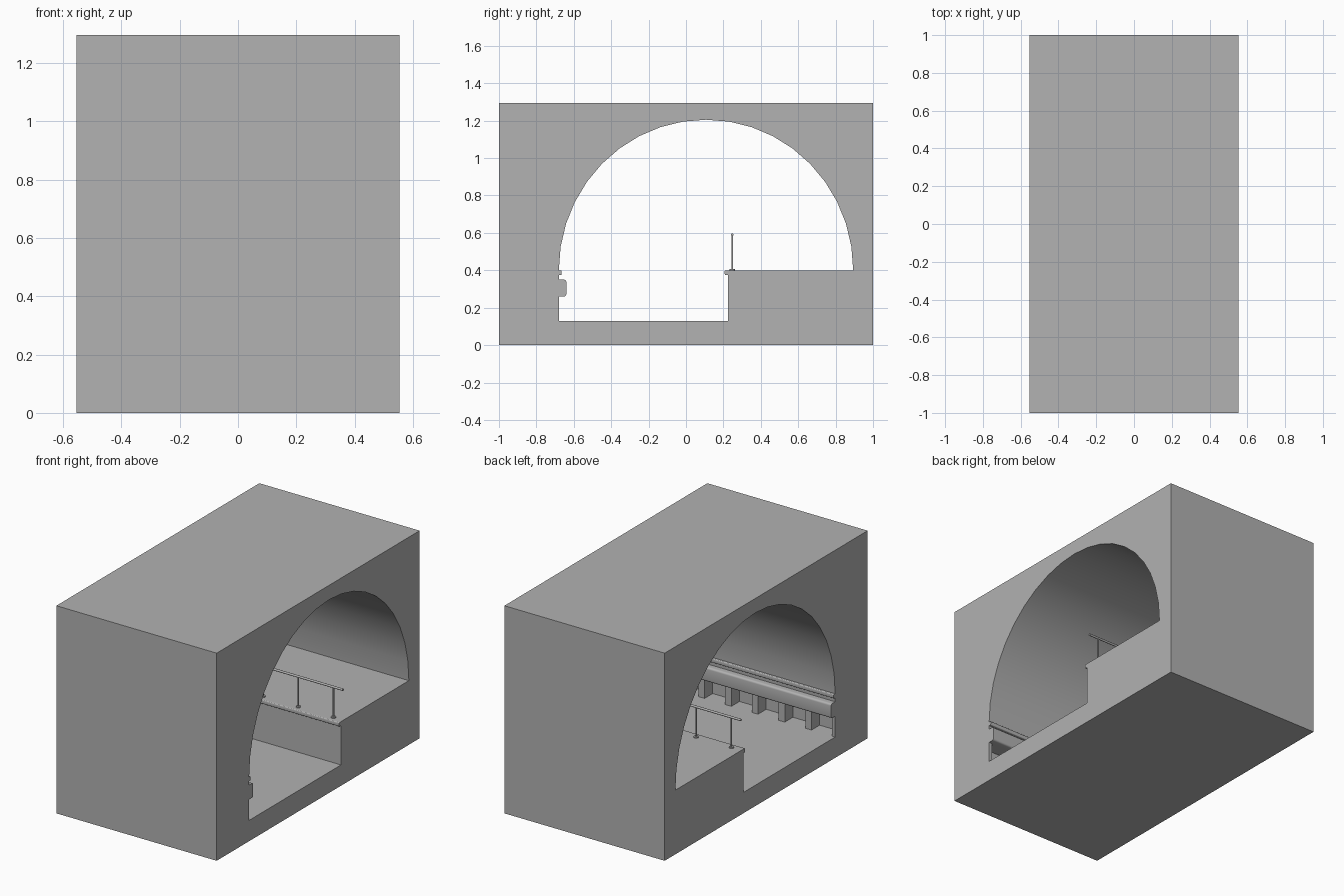
import bpy
import bmesh
import math

cube = bpy.data.objects.get("Cube")
if cube:
    bpy.data.objects.remove(cube, do_unlink=True)

HALF = 0.553      # half length of the tunnel along x
FLOOR = 0.13      # track bed height
DECK = 0.40       # platform height
WALL = -0.68      # track side wall
NICHE = -0.76     # back of the wall niches
EDGE = 0.225      # platform face
BEAM_LOW, BEAM_TOP = 0.26, 0.35

grey = bpy.data.materials.new("concrete_grey")
grey.use_nodes = True
tone = (0.445, 0.445, 0.445, 1)
grey.diffuse_color = tone
grey.node_tree.nodes["Principled BSDF"].inputs["Base Color"].default_value = tone


def finish(bm, name):
    bmesh.ops.recalc_face_normals(bm, faces=bm.faces[:])
    mesh = bpy.data.meshes.new(name)
    bm.to_mesh(mesh)
    bm.free()
    mesh.materials.append(grey)
    obj = bpy.data.objects.new(name, mesh)
    bpy.context.collection.objects.link(obj)
    bpy.ops.object.select_all(action="DESELECT")
    obj.select_set(True)
    bpy.context.view_layer.objects.active = obj
    bpy.ops.object.shade_smooth_by_angle(angle=math.radians(30))
    return obj


def prism(name, loops, x0=-HALF, x1=HALF):
    """Extrude closed (y, z) loops along x; inner loops become holes."""
    bm = bmesh.new()
    caps = ([], [])
    for loop in loops:
        rings = [[bm.verts.new((x, y, z)) for y, z in loop] for x in (x0, x1)]
        n = len(loop)
        for ring, cap in zip(rings, caps):
            cap += [bm.edges.new((ring[i], ring[(i + 1) % n])) for i in range(n)]
        for i in range(n):
            j = (i + 1) % n
            bm.faces.new((rings[0][i], rings[0][j], rings[1][j], rings[1][i]))
    for cap in caps:
        bmesh.ops.triangle_fill(bm, edges=cap, use_beauty=True)
    return finish(bm, name)


def rect(y0, y1, z0, z1):
    return [(y0, z0), (y1, z0), (y1, z1), (y0, z1)]


def rounded(y_wall, y_out, z0, z1, r, steps=4):
    """Rectangle attached to a wall, with its two free corners rounded."""
    s = 1 if y_out > y_wall else -1
    pts = [(y_wall, z0)]
    for cz, start in ((z0 + r, -90), (z1 - r, 0)):
        for i in range(steps + 1):
            a = math.radians(start + 90 * i / steps)
            pts.append((y_out - s * r + s * r * math.cos(a), cz + r * math.sin(a)))
    return pts + [(y_wall, z1)]


def cylinder(bm, radius, z0, z1, x, y, sides=16):
    made = bmesh.ops.create_cone(bm, cap_ends=True, segments=sides,
                                 radius1=radius, radius2=radius, depth=z1 - z0)
    bmesh.ops.translate(bm, verts=made["verts"], vec=(x, y, (z0 + z1) / 2))


# Tunnel block: vault, platform step, track bed and niche recess
steps = 20
opening = []
for i in range(steps + 1):
    a = math.pi * i / steps
    opening.append((0.107 + 0.787 * math.cos(a), DECK + 0.805 * math.sin(a)))
opening += [(WALL, BEAM_LOW), (NICHE, BEAM_LOW), (NICHE, FLOOR),
            (EDGE, FLOOR), (EDGE, DECK)]
prism("tunnel_block", [rect(-1, 1, 0, 1.295), opening])

# Track side wall: beam, ledge and the piers between niches
prism("wall_beam", [rounded(WALL, -0.64, BEAM_LOW, BEAM_TOP, 0.012)])
prism("wall_ledge", [rounded(WALL, -0.665, 0.375, DECK, 0.005)])
bays = 6
for k in range(bays + 1):
    x = -HALF + 2 * HALF * k / bays
    prism("wall_pier", [rect(NICHE, WALL, FLOOR, BEAM_LOW)],
          max(x - 0.021, -HALF), min(x + 0.021, HALF))

# Platform edge coping
prism("platform_coping", [rounded(EDGE, 0.207, 0.375, DECK, 0.005)])

# Handrail with posts and foot plates
RAIL_Y = 0.247
rail = [(RAIL_Y + 0.007 * math.cos(i * math.pi / 8),
         0.590 + 0.007 * math.sin(i * math.pi / 8)) for i in range(16)]
prism("handrail", [rail])
bm = bmesh.new()
for k in range(-2, 3):
    cylinder(bm, 0.005, DECK, 0.587, k * 0.243, RAIL_Y)
    cylinder(bm, 0.014, DECK, DECK + 0.007, k * 0.243, RAIL_Y)
finish(bm, "handrail_posts")
